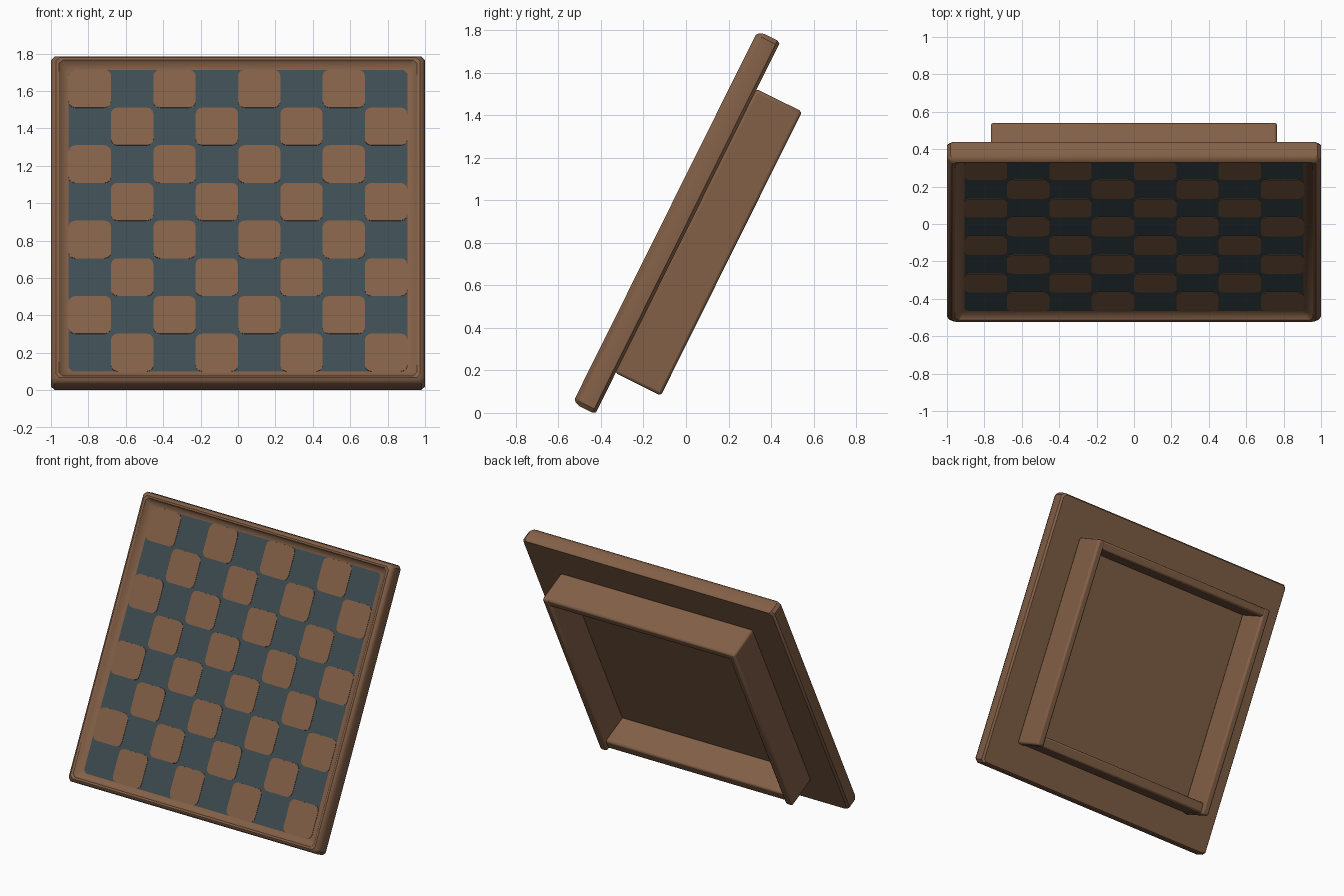
import bpy, bmesh, math
from mathutils import Matrix

if "Cube" in bpy.data.objects:
    bpy.data.objects.remove(bpy.data.objects["Cube"])

# Local frame: x = width, y = along the slope, z = board normal; then tilted about x
TILT = Matrix.Rotation(math.atan2(0.895, 0.445), 4, 'X')
MID = 0.7825            # board centre along the slope


def material(name, col):
    m = bpy.data.materials.new(name)
    m.diffuse_color = (*col, 1)
    m.use_nodes = True
    m.node_tree.nodes["Principled BSDF"].inputs["Base Color"].default_value = m.diffuse_color
    return m


BROWN = material("brown wood", (0.225, 0.115, 0.062))
SLATE = material("slate blue", (0.048, 0.073, 0.085))


def finish(name, bm, mats, bevel=0):
    bmesh.ops.recalc_face_normals(bm, faces=bm.faces)
    bm.transform(TILT)
    me = bpy.data.meshes.new(name)
    bm.to_mesh(me)
    bm.free()
    ob = bpy.data.objects.new(name, me)
    bpy.context.collection.objects.link(ob)
    for m in mats:
        me.materials.append(m)
    if bevel:
        b = ob.modifiers.new("soft edges", 'BEVEL')
        b.width, b.segments = bevel, 2
    bpy.ops.object.select_all(action='DESELECT')
    ob.select_set(True)
    bpy.context.view_layer.objects.active = ob
    bpy.ops.object.shade_smooth_by_angle(angle=math.radians(35))
    return ob


def bar(name, x0, x1, u0, u1, n0, n1):
    bm = bmesh.new()
    bmesh.ops.create_cube(bm, size=1)
    for v in bm.verts:
        v.co = (x1 if v.co.x > 0 else x0,
                u1 if v.co.y > 0 else u0,
                n1 if v.co.z > 0 else n0)
    return finish(name, bm, [BROWN], 0.014)


# Board with raised rim: profile of (inset fraction, height) swept round a rectangle
PROFILE = [(0.12, 0.38), (0, 0.395), (0, 0.465), (0.12, 0.488), (0.28, 0.498),
           (0.45, 0.495), (0.62, 0.475), (0.95, 0.46), (1.0, 0.46)]
bm = bmesh.new()
rings = []
for t, n in PROFILE:
    hx, hu, c = 1.0 - 0.095 * t, 0.9775 - 0.0775 * t, 0.02
    pts = [(hx - c, hu), (hx, hu - c), (hx, -hu + c), (hx - c, -hu),
           (-hx + c, -hu), (-hx, -hu + c), (-hx, hu - c), (-hx + c, hu)]
    rings.append([bm.verts.new((x, MID + u, n)) for x, u in pts])
for a, b in zip(rings, rings[1:]):
    for i in range(8):
        j = (i + 1) % 8
        bm.faces.new((a[i], a[j], b[j], b[i]))
bm.faces.new(rings[0])
bm.faces.new(rings[-1]).material_index = 1
finish("board", bm, [BROWN, SLATE])

# Light squares: rounded plates just above the dark playing surface
bm = bmesh.new()
W, H, R = 1.81 / 8, 1.80 / 8, 0.035
for row in range(8):
    for col in range(8):
        if (row + col) % 2:
            continue
        cx = -0.905 + (col + 0.5) * W
        cu = MID + 0.9 - (row + 0.5) * H
        vs = []
        for k, (sx, su) in enumerate(((1, 1), (-1, 1), (-1, -1), (1, -1))):
            for s in range(4):
                a = math.radians(90 * k + 30 * s)
                vs.append(bm.verts.new((cx + sx * (W / 2 - R) + R * math.cos(a),
                                        cu + su * (H / 2 - R) + R * math.sin(a), 0.463)))
        bm.faces.new(vs)
ext = bmesh.ops.extrude_face_region(bm, geom=bm.faces[:])
for g in ext["geom"]:
    if isinstance(g, bmesh.types.BMVert):
        g.co.z = 0.459
finish("light_squares", bm, [BROWN])

# Open frame of four walls on the back
for side, s in (("left", -1), ("right", 1)):
    xa, xb = sorted((s * 0.765, s * 0.71))
    bar(side + "_back_wall", xa, xb, 0.02, 1.512, 0.142, 0.384)
bar("top_back_wall", -0.76, 0.76, 1.45, 1.512, 0.144, 0.384)
bar("bottom_back_wall", -0.73, 0.73, 0.025, 0.10, 0.165, 0.384)
